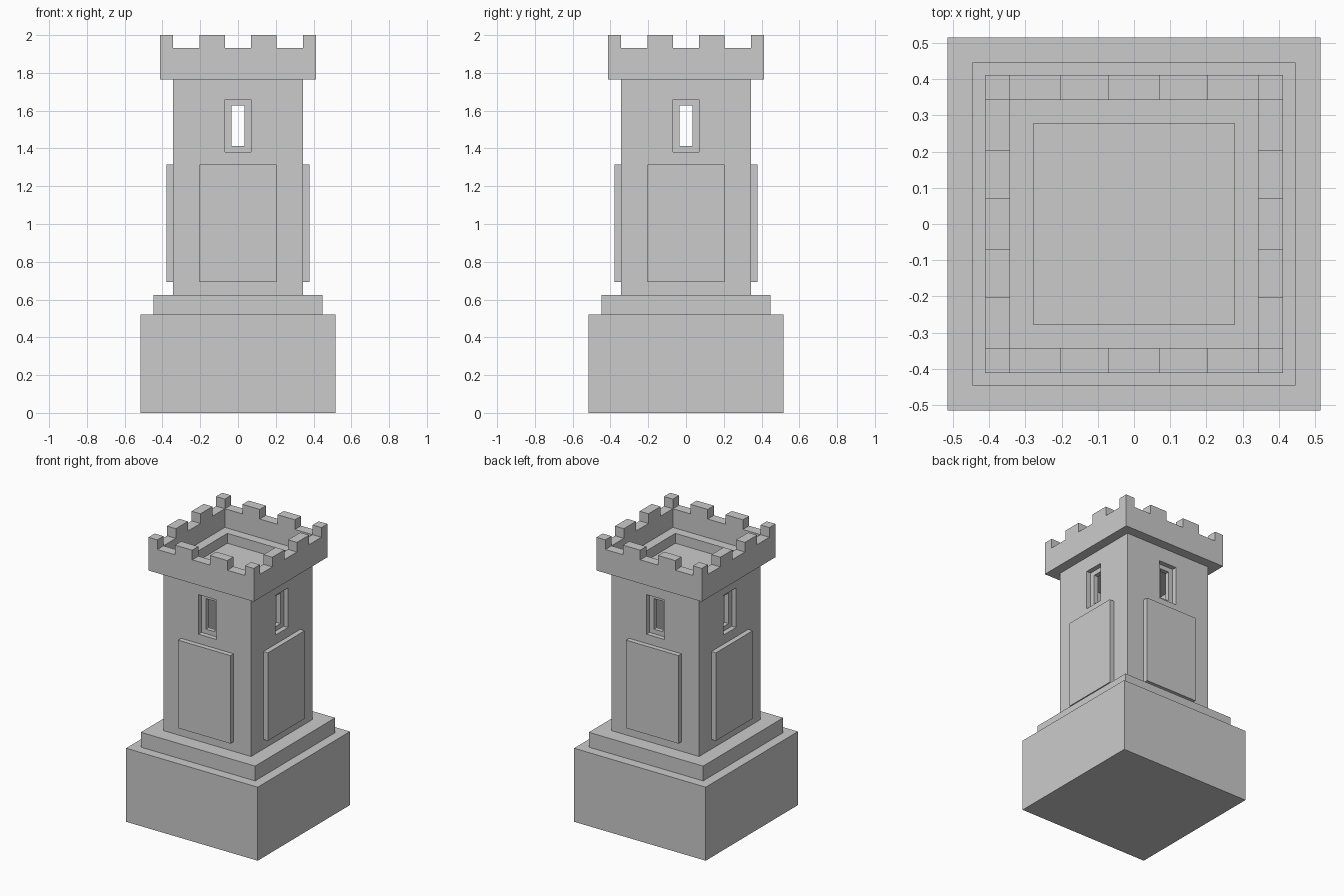
import bpy

if "Cube" in bpy.data.objects:
    bpy.data.objects.remove(bpy.data.objects["Cube"])


def box(name, x, y, z):
    """Axis-aligned box from (min, max) ranges."""
    bpy.ops.mesh.primitive_cube_add(size=1, location=(sum(x) / 2, sum(y) / 2, sum(z) / 2))
    ob = bpy.context.object
    ob.name = name
    ob.scale = (x[1] - x[0], y[1] - y[0], z[1] - z[0])
    bpy.ops.object.transform_apply(location=True, rotation=True, scale=True)
    return ob


def block(name, half, z0, z1):
    return box(name, (-half, half), (-half, half), (z0, z1))


def cut(target, cutter):
    """Subtract cutter from target and discard it."""
    mod = target.modifiers.new("cut", 'BOOLEAN')
    mod.operation = 'DIFFERENCE'
    mod.solver = 'EXACT'
    mod.object = cutter
    bpy.context.view_layer.objects.active = target
    bpy.ops.object.modifier_apply(modifier=mod.name)
    bpy.data.objects.remove(cutter, do_unlink=True)


SHAFT, INNER, CROWN = 0.343, 0.278, 0.412
STEP = 0.034

# Stepped foundation
block("base", 0.515, 0, 0.52)
block("base_step", 0.447, 0.52, 0.625)

# Hollow shaft with a sunken roof floor
shaft = block("shaft", SHAFT, 0.625, 1.80)
cut(shaft, block("roof_pit", INNER, 1.73, 1.9))
cut(shaft, block("room", INNER, 0.66, 1.695))

# Stepped windows on all four sides
for s in (-1, 1):
    r = sorted((s * (SHAFT - STEP), s * 0.5))
    cut(shaft, box("recess", (-0.07, 0.07), r, (1.38, 1.66)))
    cut(shaft, box("recess", r, (-0.07, 0.07), (1.38, 1.66)))
cut(shaft, box("slit", (-0.035, 0.035), (-0.5, 0.5), (1.412, 1.628)))
cut(shaft, box("slit", (-0.5, 0.5), (-0.035, 0.035), (1.412, 1.628)))

# Raised wall panels on all four sides
for side, s in (("a", -1), ("b", 1)):
    r = sorted((s * (SHAFT - 0.01), s * 0.378))
    box("panel_y_" + side, (-0.205, 0.205), r, (0.693, 1.315))
    box("panel_x_" + side, r, (-0.205, 0.205), (0.693, 1.315))

# Crown wall with battlements
crown = block("battlements", CROWN, 1.765, 2.0)
cut(crown, block("opening", SHAFT, 1.7, 2.1))
for lo, hi in ((-0.343, -0.205), (-0.07, 0.07), (0.205, 0.343)):
    cut(crown, box("notch", (lo, hi), (-0.6, 0.6), (1.932, 2.1)))
    cut(crown, box("notch", (-0.6, 0.6), (lo, hi), (1.932, 2.1)))
